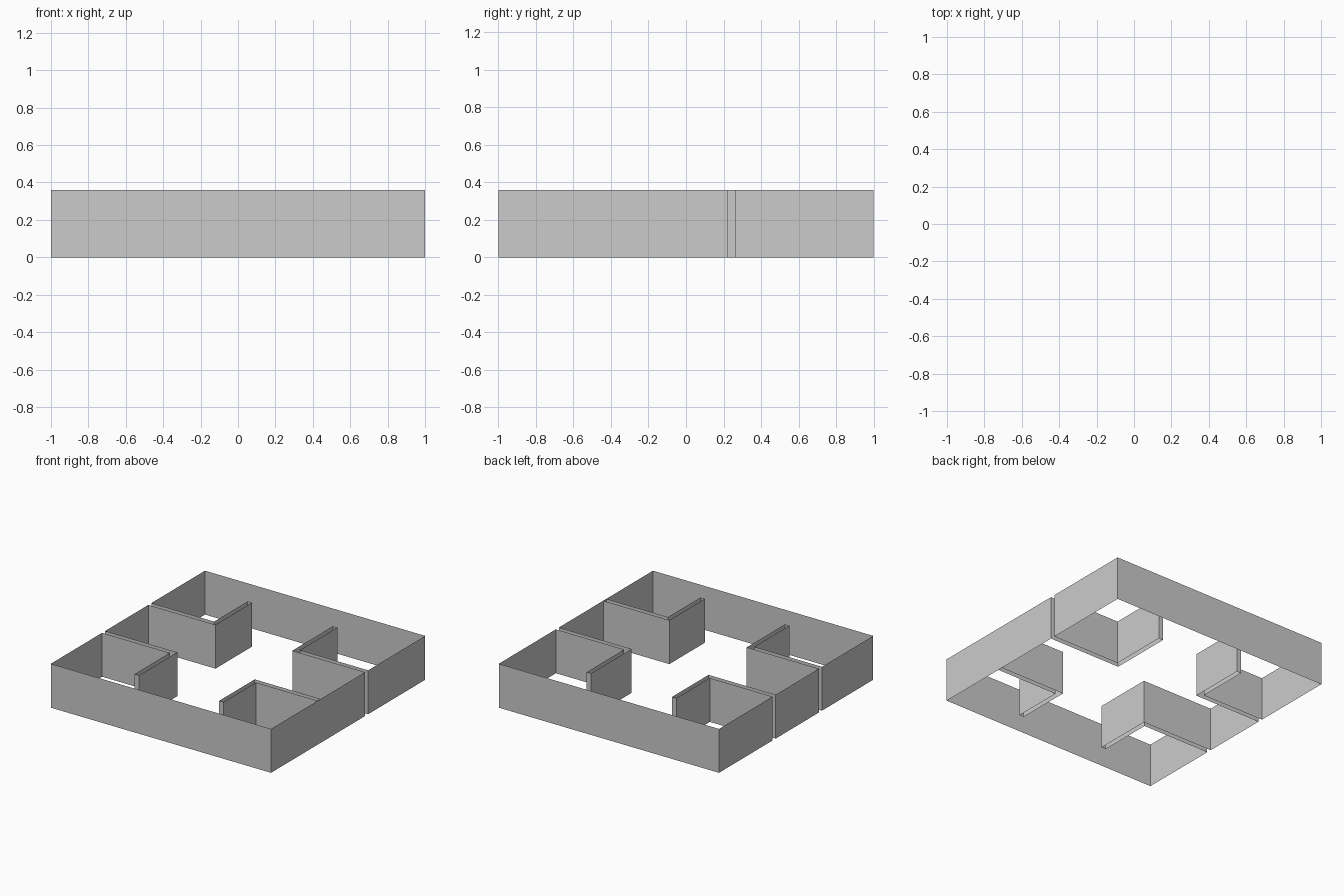
import bpy
import bmesh

if "Cube" in bpy.data.objects:
    bpy.data.objects.remove(bpy.data.objects["Cube"])

HEIGHT = 0.36   # wall height
T = 0.04        # gap between the two sheets of a partition


def partition(sx, sy, x, y, end):
    """Plan of an L-shaped double-sheet partition, from the room side at the
    outer wall, round its free end and back to the outer wall."""
    return [(sx, y), (x, y), (x, end),
            (x + sx * T, end), (x + sx * T, y + sy * T), (sx, y + sy * T)]


def wall_sheet(name, plan, closed):
    """Extrude a plan outline upwards into open-topped thin walls."""
    bm = bmesh.new()
    verts = [bm.verts.new((px, py, 0)) for px, py in plan]
    pairs = list(zip(verts, verts[1:]))
    if closed:
        pairs.append((verts[-1], verts[0]))
    edges = [bm.edges.new(p) for p in pairs]
    out = bmesh.ops.extrude_edge_only(bm, edges=edges)["geom"]
    top = [g for g in out if isinstance(g, bmesh.types.BMVert)]
    bmesh.ops.translate(bm, verts=top, vec=(0, 0, HEIGHT))
    bmesh.ops.recalc_face_normals(bm, faces=bm.faces)
    mesh = bpy.data.meshes.new(name)
    bm.to_mesh(mesh)
    bm.free()
    obj = bpy.data.objects.new(name, mesh)
    bpy.context.collection.objects.link(obj)
    return obj


# Outer wall, folding inwards to form three of the room partitions
back_right = partition(1, 1, 0.34, 0.22, 0.745)
back_left = partition(-1, 1, -0.39, 0.265, 0.74)
front_left = partition(-1, -1, -0.345, -0.295, -0.79)
outline = [(-1, -1), (1, -1)] + back_right + [(1, 1), (-1, 1)]
outline += back_left[::-1] + front_left
wall_sheet("outer_wall", outline, True)

# Fourth partition butts against the unbroken right wall
wall_sheet("front_right_partition", partition(1, -1, 0.40, -0.355, -0.815), False)
